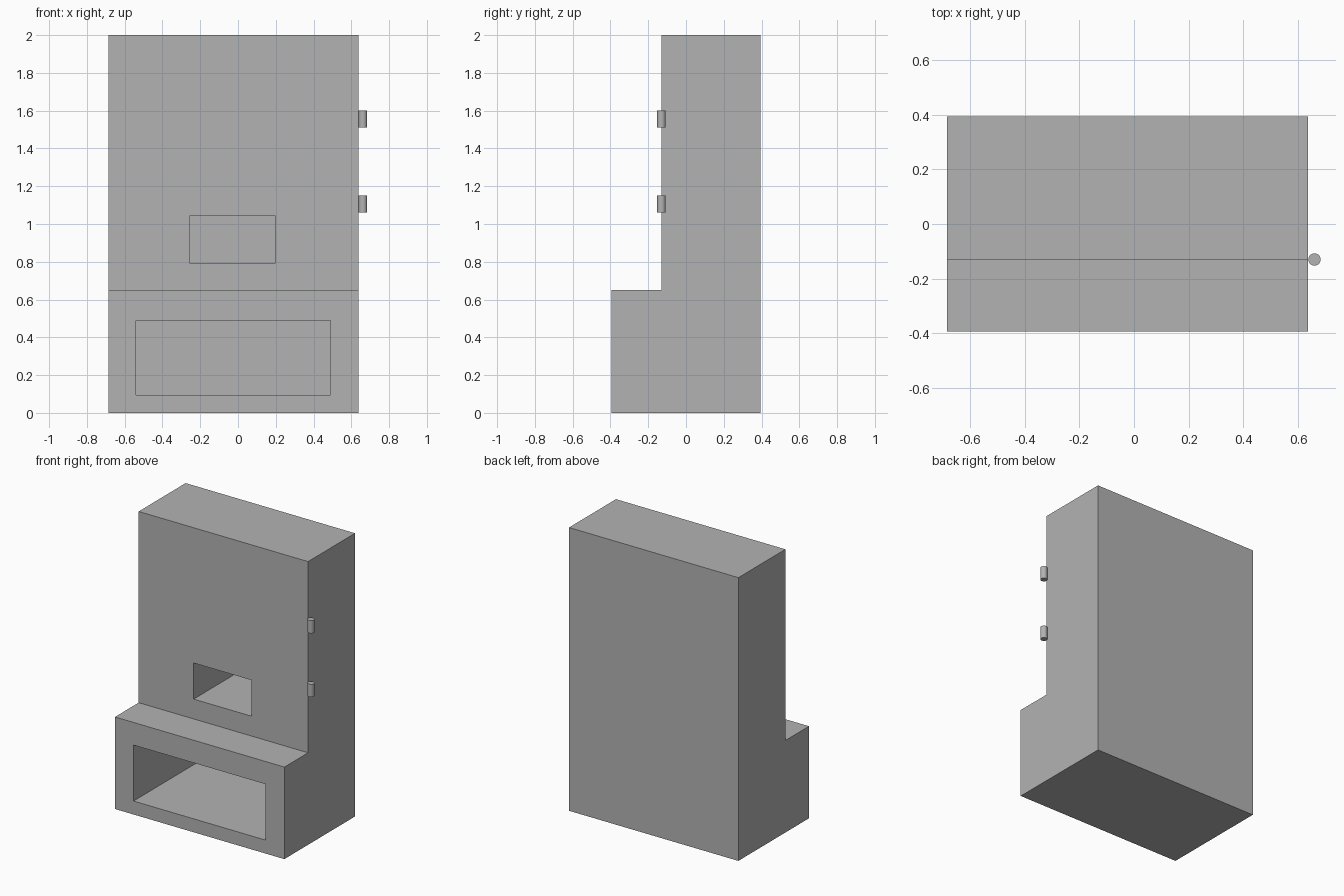
import bpy
import bmesh
from mathutils import Vector

cube = bpy.data.objects.get("Cube")
if cube:
    bpy.data.objects.remove(cube, do_unlink=True)

LEFT, RIGHT = -0.685, 0.638
FRONT, STEP, BACK = -0.394, -0.13, 0.394
LEDGE, TOP = 0.65, 2.0
INNER_BACK = 0.345

grey = bpy.data.materials.new("plain grey")
grey.use_nodes = True
colour = (0.45, 0.45, 0.45, 1)
grey.diffuse_color = colour
grey.node_tree.nodes["Principled BSDF"].inputs["Base Color"].default_value = colour


def add_object(name, bm):
    bmesh.ops.recalc_face_normals(bm, faces=bm.faces)
    mesh = bpy.data.meshes.new(name)
    bm.to_mesh(mesh)
    bm.free()
    mesh.materials.append(grey)
    obj = bpy.data.objects.new(name, mesh)
    bpy.context.collection.objects.link(obj)
    return obj


def cut_opening(body, x0, x1, y0, z0, z1):
    """Cut a box-shaped recess from the front of the body."""
    bm = bmesh.new()
    bmesh.ops.create_cube(bm, size=1)
    bmesh.ops.scale(bm, vec=(x1 - x0, INNER_BACK - y0, z1 - z0), verts=bm.verts)
    centre = Vector((x0 + x1, y0 + INNER_BACK, z0 + z1)) / 2
    bmesh.ops.translate(bm, vec=centre, verts=bm.verts)
    cutter = add_object("opening_cutter", bm)
    cutter.hide_render = True
    mod = body.modifiers.new("opening", "BOOLEAN")
    mod.operation = "DIFFERENCE"
    mod.solver = "EXACT"
    mod.object = cutter
    bpy.context.view_layer.objects.active = body
    bpy.ops.object.modifier_apply(modifier=mod.name)
    bpy.data.objects.remove(cutter, do_unlink=True)


# Stepped body: side profile extruded across the width
profile = [(FRONT, 0), (BACK, 0), (BACK, TOP), (STEP, TOP), (STEP, LEDGE), (FRONT, LEDGE)]
bm = bmesh.new()
side = bm.faces.new([bm.verts.new((LEFT, y, z)) for y, z in profile])
extruded = bmesh.ops.extrude_face_region(bm, geom=[side], use_keep_orig=True)
new_verts = [v for v in extruded["geom"] if isinstance(v, bmesh.types.BMVert)]
bmesh.ops.translate(bm, vec=(RIGHT - LEFT, 0, 0), verts=new_verts)
body = add_object("body", bm)

# Lower wide opening and upper small opening
cut_opening(body, -0.54, 0.49, FRONT - 0.1, 0.095, 0.49)
cut_opening(body, -0.255, 0.197, STEP - 0.1, 0.79, 1.045)

# Hinge pins on the front edge
for name, z in (("lower_hinge", 1.105), ("upper_hinge", 1.555)):
    bpy.ops.mesh.primitive_cylinder_add(
        vertices=32, radius=0.0225, depth=0.09, location=(0.6615, STEP, z))
    hinge = bpy.context.object
    hinge.name = name
    hinge.data.materials.append(grey)
    bpy.ops.object.shade_smooth_by_angle()
